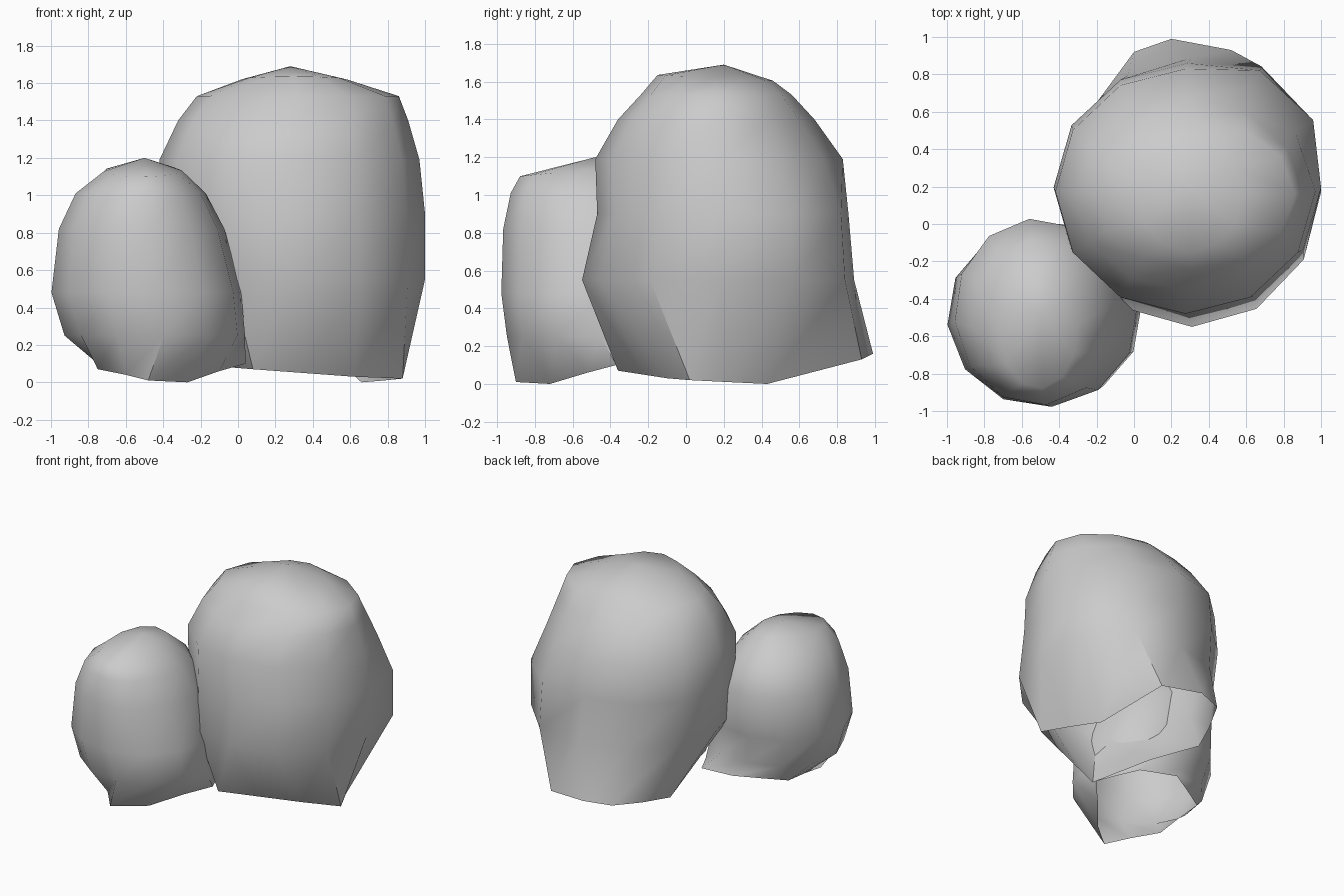
import bpy, bmesh, math

if "Cube" in bpy.data.objects:
    bpy.data.objects.remove(bpy.data.objects["Cube"])

SIDES = 12

stone = bpy.data.materials.new("stone grey")
stone.use_nodes = True
grey = (0.6, 0.6, 0.6, 1)
stone.diffuse_color = grey
stone.node_tree.nodes["Principled BSDF"].inputs["Base Color"].default_value = grey


def boulder(name, rim, rings, apex, turn):
    """Loft from an open, uneven foot rim through rings to the apex.
    Each ring is (z, x min, x max, y min, y max, tilt along y, bulge to back left)."""
    bm = bmesh.new()
    loops = [[bm.verts.new(point) for point in rim]]
    for z, x0, x1, y0, y1, tilt, bulge in rings:
        loop = []
        for i in range(SIDES):
            a = math.tau * i / SIDES + turn
            c, s = math.cos(a), math.sin(a)
            swell = 1 + 2 * bulge * max(0, c) * max(0, s)
            dx = (x1 - x0) / 2 * c * swell
            dy = (y1 - y0) / 2 * s * swell
            loop.append(bm.verts.new(((x0 + x1) / 2 + dx, (y0 + y1) / 2 + dy, z + tilt * dy)))
        loops.append(loop)
    # Sides and faceted crown; the underside stays open
    for low, high in zip(loops, loops[1:]):
        for i in range(SIDES):
            j = (i + 1) % SIDES
            bm.faces.new((low[i], low[j], high[j], high[i]))
    tip = bm.verts.new(apex)
    for i in range(SIDES):
        bm.faces.new((loops[-1][i], loops[-1][(i + 1) % SIDES], tip))

    mesh = bpy.data.meshes.new(name)
    bm.to_mesh(mesh)
    bm.free()
    mesh.materials.append(stone)
    obj = bpy.data.objects.new(name, mesh)
    bpy.context.collection.objects.link(obj)
    bpy.ops.object.select_all(action="DESELECT")
    obj.select_set(True)
    bpy.context.view_layer.objects.active = obj
    bpy.ops.object.shade_smooth_by_angle(angle=math.radians(50))


# Large boulder, with a foot that kicks out at the back
boulder("large_boulder", [
    (0.78, 0.22, 0.01), (0.66, 0.43, 0), (0.52, 0.93, 0.13), (0.2, 0.99, 0.16),
    (0, 0.92, 0.15), (-0.11, 0.7, 0.12), (-0.2, 0.48, 0.1), (-0.04, 0.14, 0.08),
    (0.08, -0.36, 0.07), (0.35, -0.23, 0.05), (0.62, -0.1, 0.03), (0.88, 0.02, 0.02),
], [
    (0.55, -0.38, 1.00, -0.55, 0.89, 0, 0.09),
    (0.90, -0.43, 1.00, -0.47, 0.86, 0, 0.1),
    (1.19, -0.42, 0.97, -0.48, 0.83, 0, -0.03),
    (1.40, -0.32, 0.91, -0.36, 0.68, 0, -0.03),
    (1.53, -0.22, 0.86, -0.24, 0.56, 0, 0),
    (1.62, 0.02, 0.58, -0.15, 0.46, -0.05, 0),
], (0.28, 0.2, 1.69), 0)

# Small boulder, leaning against its front right
boulder("small_boulder", [
    (0.04, -0.37, 0.1), (-0.03, -0.2, 0.1), (-0.1, -0.05, 0.1), (-0.4, 0, 0.14),
    (-0.58, -0.1, 0.13), (-0.75, -0.2, 0.12), (-0.75, -0.4, 0.1), (-0.75, -0.6, 0.07),
    (-0.6, -0.76, 0.04), (-0.48, -0.9, 0.01), (-0.27, -0.72, 0), (-0.1, -0.52, 0.06),
], [
    (0.25, -0.93, 0.04, -0.95, -0.04, 0, 0),
    (0.48, -1.00, 0.02, -0.98, 0, 0, 0),
    (0.82, -0.96, -0.07, -0.97, 0.03, 0, 0),
    (1.01, -0.87, -0.17, -0.93, -0.08, 0, 0),
    (1.13, -0.72, -0.30, -0.88, -0.26, 0.1, 0),
], (-0.5, -0.48, 1.2), 0.1)
